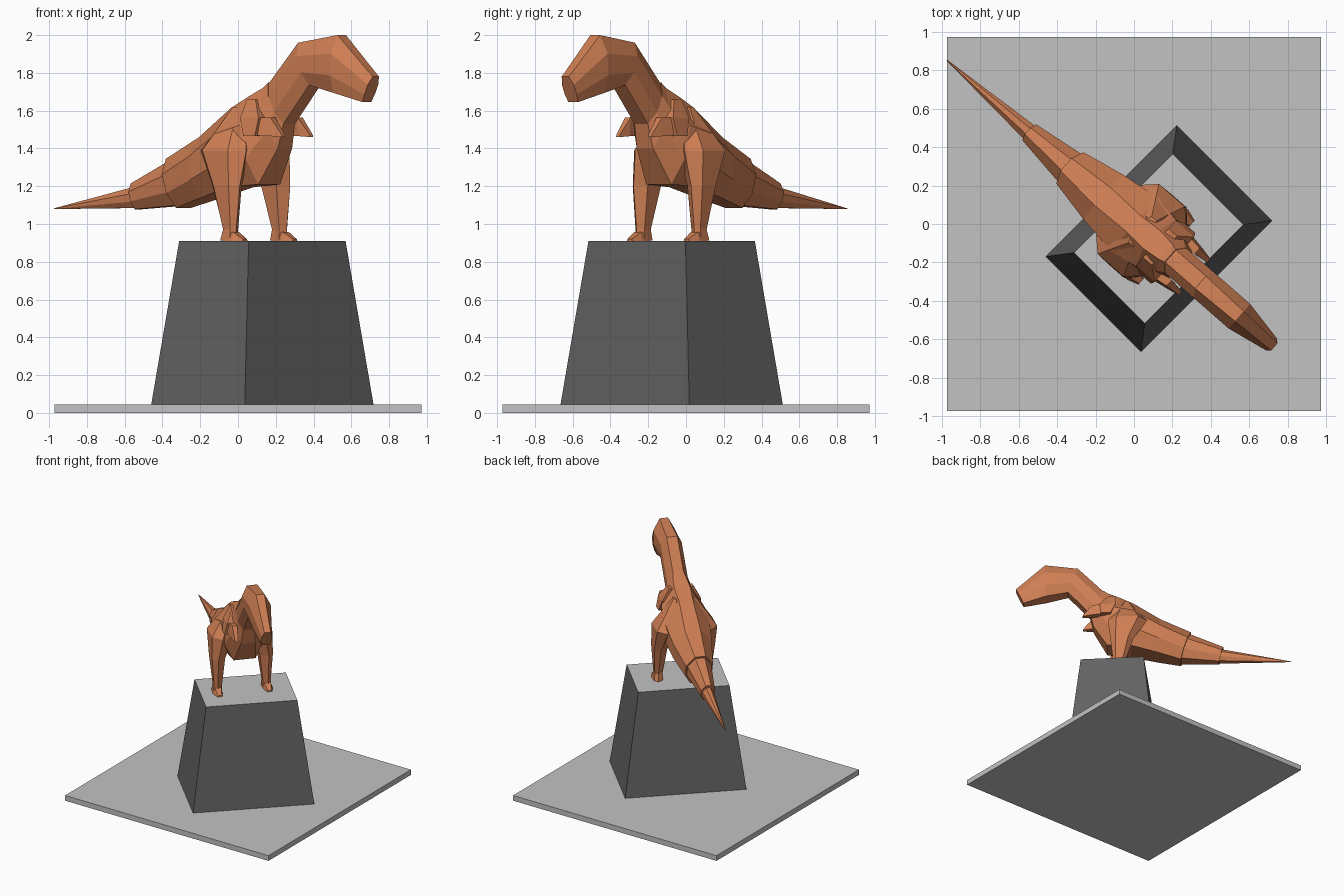
import bpy, bmesh, math
from mathutils import Matrix, Vector

if "Cube" in bpy.data.objects:
    bpy.data.objects.remove(bpy.data.objects["Cube"])


def material(name, rgb):
    m = bpy.data.materials.new(name)
    m.diffuse_color = (*rgb, 1)
    m.use_nodes = True
    m.node_tree.nodes["Principled BSDF"].inputs["Base Color"].default_value = m.diffuse_color
    return m


ORANGE = material("terracotta", (0.62, 0.21, 0.088))
LIGHT = material("light grey", (0.54, 0.54, 0.54))
DARK = material("dark grey", (0.125, 0.125, 0.128))

# The animal is modelled along +x (s = forward, t = left), then turned
HEADING = Matrix.Rotation(math.radians(-41.2), 4, 'Z')


def loft(name, rings, mats, matrix=HEADING):
    """Skin a list of equal-length point rings into a closed flat-faced solid."""
    bm = bmesh.new()
    vs = [[bm.verts.new(p) for p in r] for r in rings]
    n = len(rings[0])
    for a, b in zip(vs, vs[1:]):
        for i in range(n):
            j = (i + 1) % n
            bm.faces.new((a[i], a[j], b[j], b[i]))
    bm.faces.new(vs[0])
    bm.faces.new(vs[-1])
    bmesh.ops.remove_doubles(bm, verts=bm.verts[:], dist=0.0005)
    bmesh.ops.recalc_face_normals(bm, faces=bm.faces[:])
    me = bpy.data.meshes.new(name)
    bm.to_mesh(me)
    bm.free()
    for m in mats:
        me.materials.append(m)
    ob = bpy.data.objects.new(name, me)
    ob.matrix_world = matrix
    bpy.context.collection.objects.link(ob)
    return ob


def section(top, bottom, w, tw=0.4, bw=0.55, hi=0.32, lo=0.7):
    """Eight-sided slanted cross-section from a top point to a bottom point."""
    a, b = Vector((top[0], 0, top[1])), Vector((bottom[0], 0, bottom[1]))
    half = [(0, tw), (hi, 1), (lo, 1), (1, bw)]
    left = [a.lerp(b, f) + Vector((0, w * k, 0)) for f, k in half]
    right = [Vector((p.x, -p.y, p.z)) for p in reversed(left)]
    return left + right


def rect(s0, s1, t0, t1, z):
    return [(s0, t0, z), (s1, t0, z), (s1, t1, z), (s0, t1, z)]


# Ground plate
loft("base_plate", [rect(-.972, .972, -.972, .972, z) for z in (0, .045)],
     [LIGHT], Matrix())

# Tapered pedestal with a light top face
ped = loft("pedestal", [rect(-.35, .35, -.482, .482, .045),
                        rect(-.26, .26, -.363, .363, .91)], [DARK, LIGHT],
           Matrix.Translation((.129, -.076, 0)) @ Matrix.Rotation(math.radians(-45), 4, 'Z'))
for f in ped.data.polygons:
    f.material_index = 1 if f.normal.z > 0.9 else 0

# Torso
loft("torso", [
    section((-.47, 1.345), (-.385, 1.085), .108),
    section((-.22, 1.46), (-.2, 1.135), .155),
    section((0, 1.615), (.02, 1.195), .185, .3),
    section((.12, 1.67), (.22, 1.21), .16, .4),
    section((.22, 1.72), (.33, 1.40), .105, .5),
    section((.25, 1.75), (.36, 1.53), .085, .5),
], [ORANGE])

# Neck and head
loft("neck_and_head", [
    section((.15, 1.68), (.29, 1.44), .10, .5),
    section((.24, 1.73), (.36, 1.53), .085, .5),
    section((.46, 1.96), (.54, 1.735), .085, .5),
    section((.73, 2.0), (.72, 1.695), .085, .4, .7),
    section((.97, 1.78), (.907, 1.645), .042, .6, .8),
], [ORANGE])

# Tail in two overlapping tapered pieces
loft("tail_root", [
    section((-.44, 1.34), (-.37, 1.10), .098),
    section((-.735, 1.215), (-.70, 1.078), .055),
], [ORANGE])
loft("tail_tip", [
    section((-.70, 1.20), (-.68, 1.085), .047),
    section((-1.293, 1.083), (-1.293, 1.079), .003),
], [ORANGE])

# Legs, feet and arms, mirrored left and right
LEG = [(1.62, .03, .09, .03, .09), (1.39, -.11, .21, .07, .242),
       (1.2, 0, .19, .14, .245), (.97, .075, .165, .165, .228),
       (.912, .055, .17, .165, .235)]


def leg_ring(z, s0, s1, t0, t1):
    """Six-sided ring with a narrowed outer side."""
    d, m = (s1 - s0) * .22, t0 + (t1 - t0) * .6
    return [(s0 + d, t0, z), (s1 - d, t0, z), (s1, m, z),
            (s1 - d, t1, z), (s0 + d, t1, z), (s0, m, z)]


for side, k in (("left", 1), ("right", -1)):
    flip = HEADING @ Matrix.Diagonal((1, k, 1, 1))

    def mirrored(ring):
        return [(p[0], p[1] * k, p[2]) for p in ring]

    loft(side + "_leg", [mirrored(leg_ring(*r)) for r in LEG], [ORANGE])

    # Wedge foot
    loft(side + "_foot", [mirrored(r) for r in (
        [(.10, .165, .91), (.10, .235, .91), (.10, .225, .97), (.10, .17, .97)],
        [(.165, .165, .91), (.165, .24, .91), (.165, .225, .955), (.165, .175, .955)],
        [(.225, .18, .91), (.225, .22, .91), (.225, .215, .92), (.225, .185, .92)])],
        [ORANGE])

    # Upper arm widening down to the elbow, then a short pointed forearm
    loft(side + "_upper_arm", [mirrored(r) for r in (
        rect(.15, .21, .05, .10, 1.66),
        rect(.15, .28, .07, .155, 1.56),
        rect(.19, .27, .10, .175, 1.465))], [ORANGE])
    loft(side + "_forearm", [mirrored(r) for r in (
        [(.20, .10, 1.47), (.20, .165, 1.47), (.20, .15, 1.56), (.20, .09, 1.56)],
        [(.35, .09, 1.465), (.35, .14, 1.465), (.34, .13, 1.565), (.34, .09, 1.565)],
        [(.42, .10, 1.46), (.42, .125, 1.46), (.415, .125, 1.475), (.415, .10, 1.475)])],
        [ORANGE])
